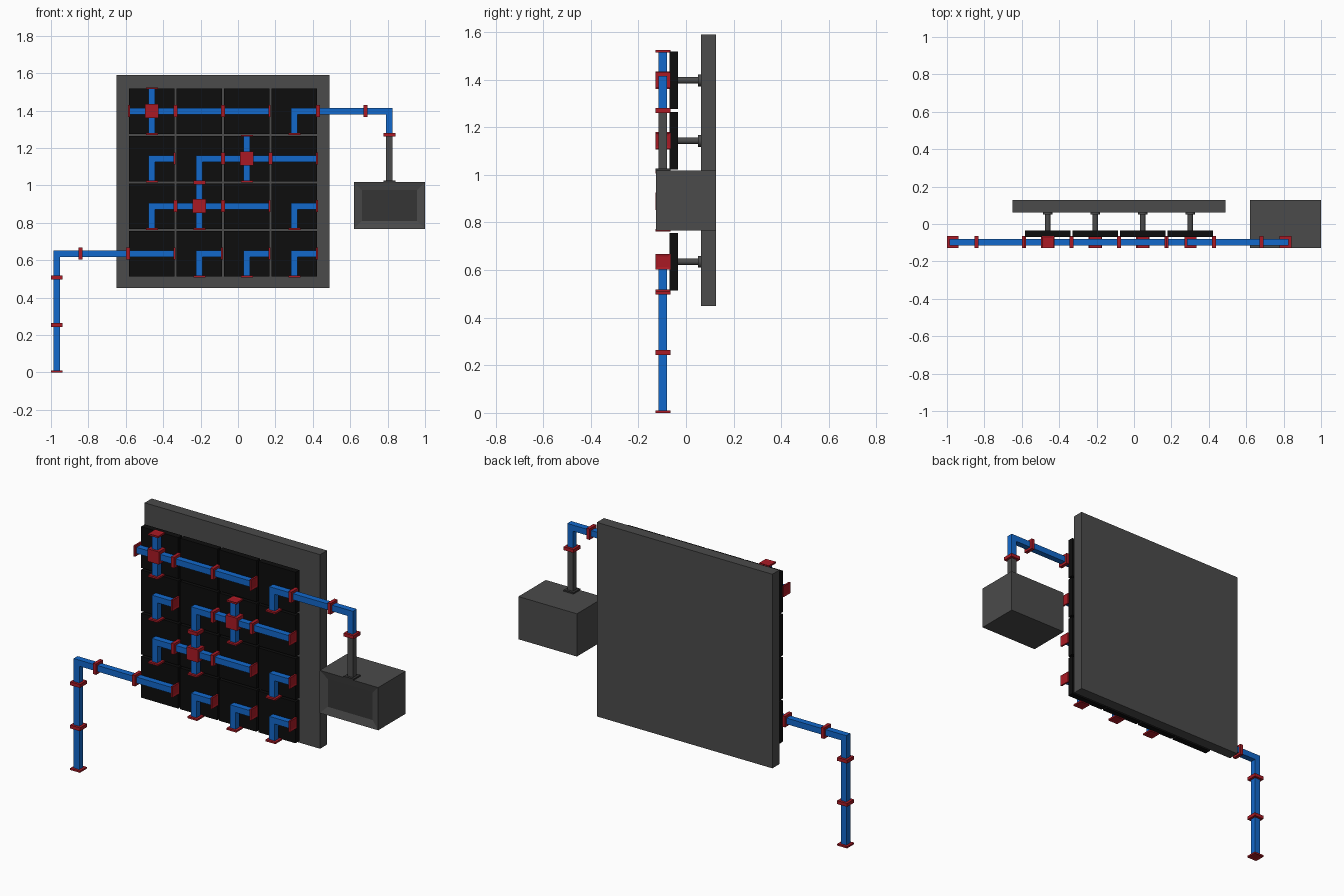
import bpy, bmesh, math
from mathutils import Vector, Matrix

if "Cube" in bpy.data.objects:
    bpy.data.objects.remove(bpy.data.objects["Cube"])

P = 0.254            # grid pitch
X0, Z0 = -0.461, 0.635   # centre of the lower left cell
Y = -0.097           # pipe centre depth
W = 0.018            # half pipe width
F, T = 0.032, 0.010  # flange half width and thickness
HUB = 0.037


def material(name, rgb):
    m = bpy.data.materials.new(name)
    m.diffuse_color = (*rgb, 1)
    m.use_nodes = True
    m.node_tree.nodes["Principled BSDF"].inputs["Base Color"].default_value = m.diffuse_color
    return m


BLUE = material("blue", (0.006, 0.14, 0.60))
RED = material("red", (0.40, 0.01, 0.018))
BLACK = material("black", (0.004, 0.004, 0.004))
GREY = material("dark_grey", (0.07, 0.07, 0.07))
DARK = material("charcoal", (0.035, 0.035, 0.035))


def add_box(bm, lo, hi, mat=0):
    lo, hi = Vector(lo), Vector(hi)
    m = Matrix.Translation((lo + hi) / 2) @ Matrix.Diagonal((*(hi - lo), 1))
    verts = bmesh.ops.create_cube(bm, size=1, matrix=m)["verts"]
    faces = list({f for v in verts for f in v.link_faces})
    for f in faces:
        f.material_index = mat
    return faces


def recess(bm, faces, direction, margin, depth):
    """Sink a panel into the face that looks along direction."""
    face = next(f for f in faces if f.normal.dot(Vector(direction)) > 0.9)
    bmesh.ops.inset_region(bm, faces=[face], thickness=margin)
    bmesh.ops.translate(bm, verts=list(face.verts), vec=-Vector(direction) * depth)
    return face


def finish(bm, name, mats):
    me = bpy.data.meshes.new(name)
    bm.to_mesh(me)
    bm.free()
    for m in mats:
        me.materials.append(m)
    ob = bpy.data.objects.new(name, me)
    bpy.context.collection.objects.link(ob)
    return ob


DIRS = {"R": (1, 0, 0), "L": (-1, 0, 0), "U": (0, 0, 1), "D": (0, 0, -1)}


def span(bm, c, d, a, b, half, mat):
    """Square bar along direction d from distance a to b, seen from c."""
    d = Vector(d)
    side = Vector([0 if abs(k) > 0.5 else half for k in d])
    p, q = c + d * a, c + d * b
    lo = Vector([min(u, v) for u, v in zip(p, q)]) - side
    hi = Vector([max(u, v) for u, v in zip(p, q)]) + side
    faces = add_box(bm, lo, hi, mat)
    bm.normal_update()
    return faces


def pipe(name, col, row, arms, hub=False, mats=(BLUE, RED)):
    c = Vector((X0 + col * P, Y, Z0 + row * P))
    bm = bmesh.new()
    if hub:
        add_box(bm, c - Vector((HUB, F, HUB)), c + Vector((HUB, F, HUB)), 1)
    straight = arms in ("LR", "UD")
    for i, a in enumerate(arms):
        d = DIRS[a]
        # bars: one through bar, arms out of a hub, or two arms of an elbow
        if straight:
            if i == 0:
                span(bm, c, d, -P / 2 + T, P / 2 - T, W, 0)
        else:
            start = HUB if hub else (-W if i == 0 else W)
            span(bm, c, d, start, P / 2 - T, W, 0)
        faces = span(bm, c, d, P / 2 - T, P / 2, F, 1)
        recess(bm, faces, d, F - W, 0.003)
    return finish(bm, name, mats)


def box(name, lo, hi, mat):
    bm = bmesh.new()
    add_box(bm, lo, hi)
    return finish(bm, name, [mat])


def rod(name, x, z, y0, y1, r):
    bm = bmesh.new()
    m = Matrix.Translation((x, (y0 + y1) / 2, z)) @ Matrix.Rotation(math.pi / 2, 4, "X")
    bmesh.ops.create_cone(bm, cap_ends=True, segments=24, radius1=r, radius2=r,
                          depth=y1 - y0, matrix=m)
    for f in bm.faces:
        f.smooth = len(f.verts) == 4
    for e in bm.edges:
        e.smooth = all(f.smooth for f in e.link_faces)
    return finish(bm, name, [GREY])


# back board
box("back_board", (-0.65, 0.062, 0.45), (0.49, 0.127, 1.59), GREY)

# tiles on stems, with their pipe pieces (rows listed from the bottom)
LAYOUT = ["SEEE", "EXSE", "EEXS", "XSSE"]
KINDS = {"S": ("straight_pipe", "LR"), "E": ("elbow_pipe", "RD"), "X": ("cross_pipe", "LRUD")}
for row, line in enumerate(LAYOUT):
    for col, kind in enumerate(line):
        x, z, h = X0 + col * P, Z0 + row * P, 0.121
        tag = f"_{row}_{col}"
        box("tile" + tag, (x - h, -0.069, z - h), (x + h, -0.034, z + h), BLACK)
        rod("stem" + tag, x, z, -0.034, 0.052, 0.014)
        rod("stem_foot" + tag, x, z, 0.050, 0.062, 0.025)
        name, arms = KINDS[kind]
        pipe(name + tag, col, row, arms, hub=kind == "X")

# inlet run on the left, down to the ground
pipe("inlet_straight", -1, 0, "LR")
pipe("inlet_elbow", -2, 0, "RD")
pipe("inlet_upper", -2, -1, "UD")
pipe("inlet_lower", -2, -2, "UD")

# outlet run on the right, down to the box
pipe("outlet_straight", 4, 3, "LR")
pipe("outlet_elbow", 5, 3, "LD")
pipe("outlet_drop", 5, 2, "UD", mats=(GREY, DARK)).data.polygons
drop = bpy.data.objects["outlet_drop"].data
drop.materials.append(RED)
for poly in drop.polygons:          # upper flange of the drop is red
    if poly.material_index == 1 and poly.center.z > Z0 + 2 * P:
        poly.material_index = 2

# control box with sunken front window
bm = bmesh.new()
faces = add_box(bm, (0.62, -0.127, 0.767), (1.0, 0.127, 1.018))
bm.normal_update()
recess(bm, faces, (0, -1, 0), 0.062, 0.012).material_index = 1
finish(bm, "control_box", [GREY, DARK])
